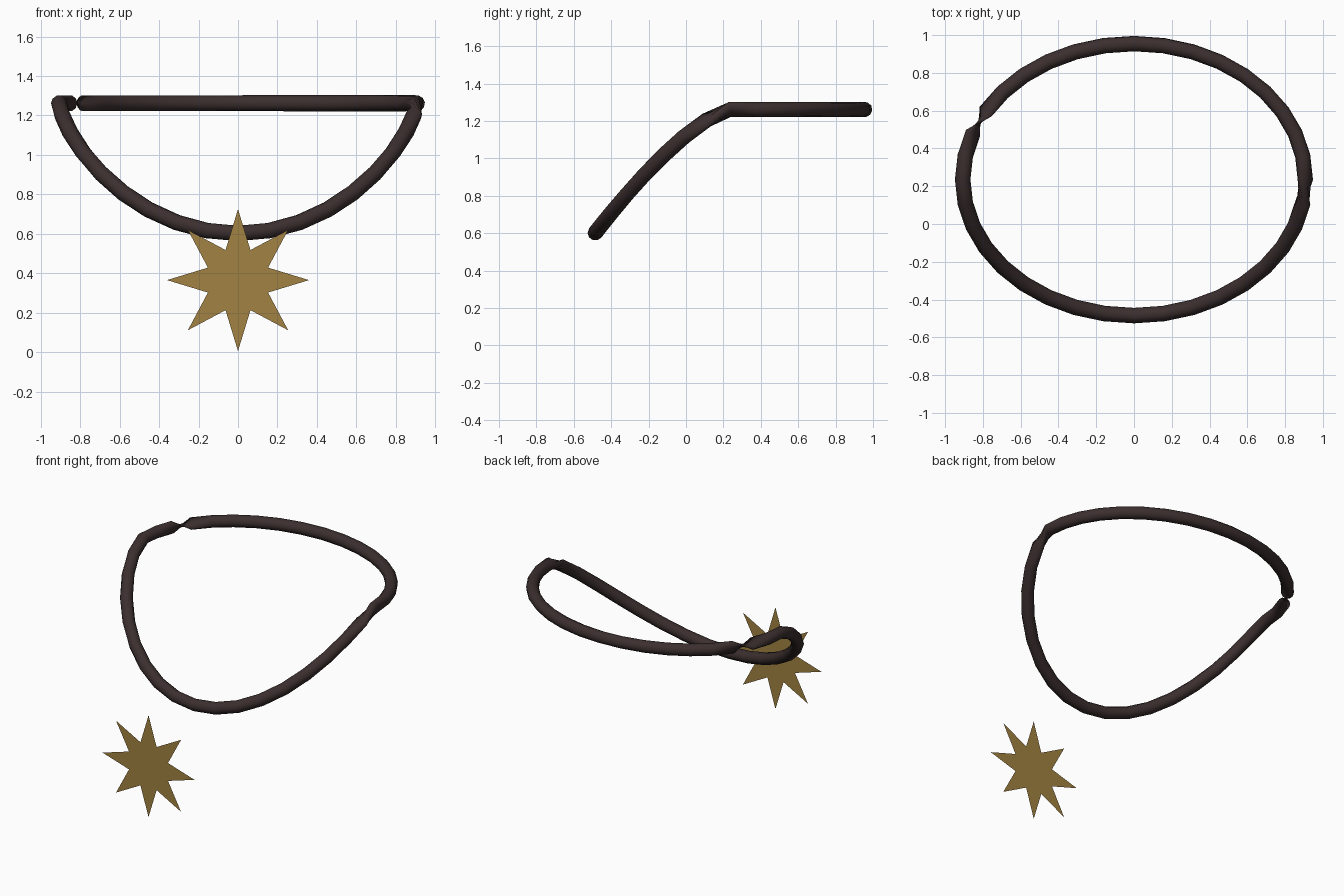
import bpy, bmesh, math
from mathutils import Vector

if "Cube" in bpy.data.objects:
    bpy.data.objects.remove(bpy.data.objects["Cube"])


def material(name, rgb):
    m = bpy.data.materials.new(name)
    m.diffuse_color = (*rgb, 1)
    m.use_nodes = True
    m.node_tree.nodes["Principled BSDF"].inputs["Base Color"].default_value = m.diffuse_color
    return m


def add_object(name, bm, mat):
    me = bpy.data.meshes.new(name)
    bm.to_mesh(me)
    bm.free()
    me.materials.append(mat)
    ob = bpy.data.objects.new(name, me)
    bpy.context.collection.objects.link(ob)
    return ob


dark_cord = material("dark brown cord", (0.045, 0.028, 0.028))
gold = material("antique gold", (0.36, 0.225, 0.055))

# Cord: an oval loop, level at the back and drooping at the front
STEPS, SIDES, RADIUS = 36, 10, 0.041


def cord_point(i):
    a = 2 * math.pi * i / STEPS
    drop = max(0.0, -math.sin(a)) ** 1.4 * 0.66
    return Vector((0.907 * math.cos(a), 0.235 + 0.72 * math.sin(a), 1.262 - drop))


def cord_twist(i):
    # the back stretch (0 to 15) is rolled, which pinches the cord at both its ends
    return math.radians(115 + 35 * i / 15) if i <= 15 else 0.0


bm = bmesh.new()
rings = []
for i in range(STEPS):
    p = cord_point(i)
    t = (cord_point(i + 1) - cord_point(i - 1)).normalized()
    side = t.cross(Vector((0, 0, 1))).normalized()
    up = side.cross(t)
    ring = []
    for k in range(SIDES):
        b = 2 * math.pi * k / SIDES + cord_twist(i)
        ring.append(bm.verts.new(p + RADIUS * (side * math.cos(b) + up * math.sin(b))))
    rings.append(ring)
for i in range(STEPS):
    r, s = rings[i], rings[(i + 1) % STEPS]
    for k in range(SIDES):
        n = (k + 1) % SIDES
        bm.faces.new((r[k], r[n], s[n], s[k]))
bmesh.ops.recalc_face_normals(bm, faces=bm.faces)
for f in bm.faces:
    f.smooth = True
add_object("necklace_cord", bm, dark_cord)

# Pendant: a thin flat eight-pointed star hanging in front
bm = bmesh.new()
centre = bm.verts.new((0, -1, 0.365))
rim = []
for i in range(16):
    a = math.pi * i / 8
    r = 0.36 if i % 2 == 0 else 0.165
    rim.append(bm.verts.new((r * math.cos(a), -1, 0.365 + r * math.sin(a))))
for i in range(16):
    bm.faces.new((centre, rim[i], rim[(i + 1) % 16]))
add_object("star_pendant", bm, gold)
